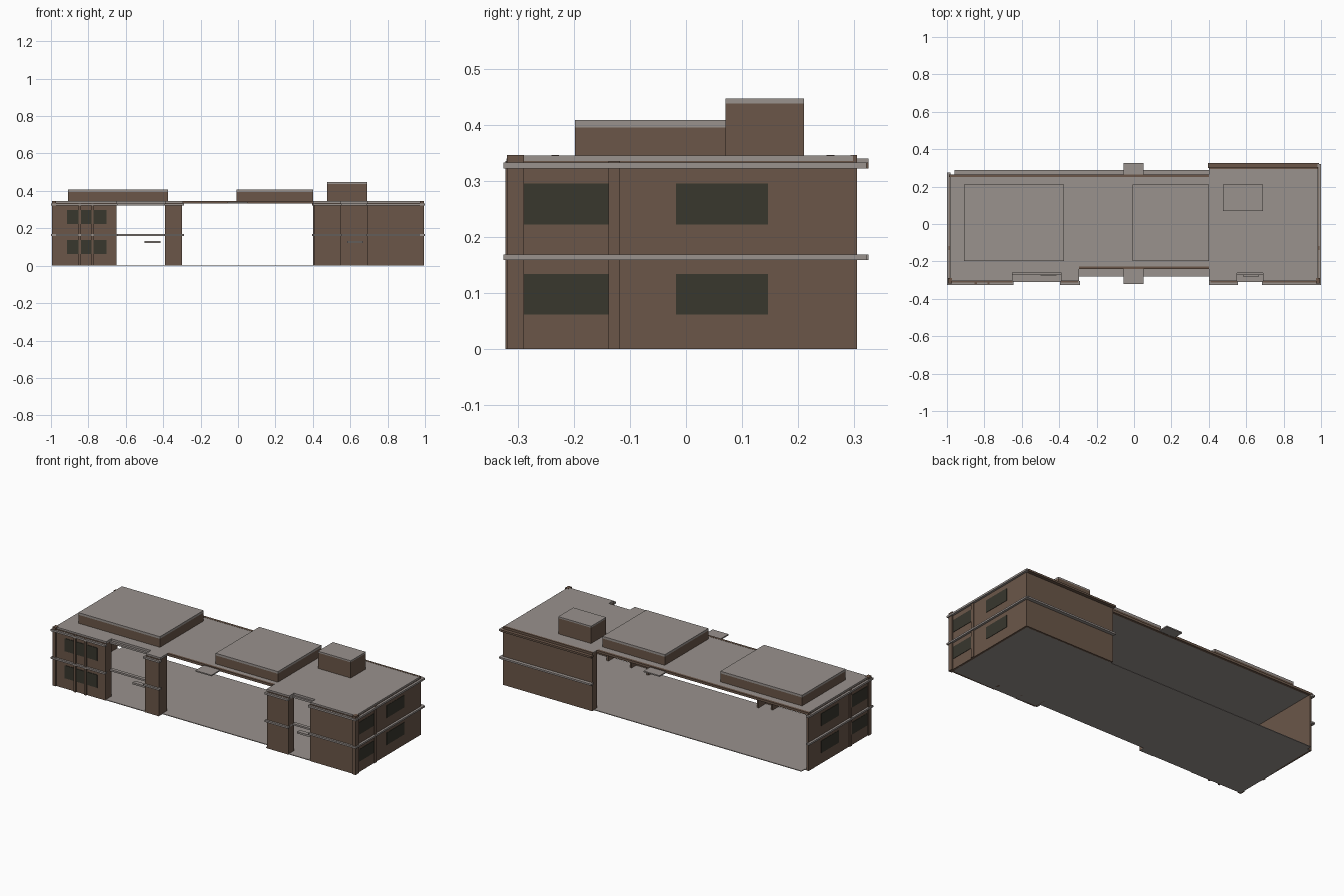
import bpy, bmesh

def mat(name, c):
    m = bpy.data.materials.new(name)
    m.diffuse_color = (*c, 1)
    return m

BROWN = mat("brown wall", (0.145, 0.094, 0.066))
GRAY = mat("warm gray", (0.32, 0.287, 0.268))
DARK = mat("dark window", (0.04, 0.038, 0.027))

def prism(name, pts, z0, z1, m):
    """Extrude a plan outline (counter-clockwise) from z0 to z1."""
    bm = bmesh.new()
    f = bm.faces.new([bm.verts.new((x, y, z0)) for x, y in pts])
    r = bmesh.ops.extrude_face_region(bm, geom=[f])
    for v in r["geom"]:
        if isinstance(v, bmesh.types.BMVert):
            v.co.z = z1
    bmesh.ops.recalc_face_normals(bm, faces=bm.faces)
    me = bpy.data.meshes.new(name)
    bm.to_mesh(me)
    bm.free()
    me.materials.append(m)
    ob = bpy.data.objects.new(name, me)
    bpy.context.collection.objects.link(ob)
    return ob

def box(name, x0, x1, y0, y1, z0, z1, m):
    return prism(name, [(x0, y0), (x1, y0), (x1, y1), (x0, y1)], z0, z1, m)

TOP = 0.345

# ground floor slab, open above to the front and back
prism("floor_slab", [(-0.985, -0.31), (-0.3, -0.31), (-0.3, -0.28), (0.4, -0.28),
                     (0.4, -0.31), (0.985, -0.31), (0.985, 0.295), (0.4, 0.295),
                     (0.4, 0.29), (-0.96, 0.29), (-0.96, 0.26), (-0.985, 0.26)],
      0.0, 0.004, GRAY)

# flat roof with front notches over the entrances
prism("roof_slab", [(-0.985, -0.305), (-0.65, -0.305), (-0.65, -0.258), (-0.39, -0.258),
                    (-0.39, -0.305), (-0.295, -0.305), (-0.295, -0.226), (0.4, -0.226),
                    (0.4, -0.305), (0.55, -0.305), (0.55, -0.262), (0.69, -0.262),
                    (0.69, -0.305), (0.985, -0.305), (0.985, 0.298), (0.4, 0.298),
                    (0.4, 0.25), (-0.985, 0.25)], 0.333, TOP, GRAY)

# roof edge beams of the open middle part
box("front_beam", -0.295, 0.4, -0.24, -0.226, 0.332, 0.346, BROWN)
box("back_beam", -0.99, 0.4, 0.25, 0.265, 0.332, 0.346, BROWN)

# front walls with short returns where they meet openings
T = 0.012
for i, (a, b) in enumerate([(-0.985, -0.65), (-0.39, -0.3), (0.41, 0.55), (0.69, 0.985)]):
    box(f"front_wall_{i}", a, b, -0.313, -0.313 + T, 0, 0.335, BROWN)
for i, (x, y) in enumerate([(-0.662, -0.255), (-0.39, -0.255), (-0.312, -0.235),
                            (0.41, -0.235), (0.538, -0.26), (0.69, -0.26)]):
    box(f"wall_return_{i}", x, x + T, -0.305, y, 0, 0.333, BROWN)

# back wall of the right wing
box("back_wall", 0.4, 0.985, 0.293, 0.305, 0, TOP + 0.001, BROWN)
box("back_wall_return", 0.4, 0.412, 0.262, 0.295, 0, 0.34, BROWN)

# side walls with posts and windows
for s, tag, yb in ((1, "right", 0.305), (-1, "left", 0.262)):
    def side(name, xa, xb, y0, y1, z0, z1, m):
        box(f"{tag}_{name}", min(s * xa, s * xb), max(s * xa, s * xb), y0, y1, z0, z1, m)
    side("wall", 0.975, 0.987, -0.312, yb, 0, 0.335, BROWN)
    side("corner_post", 0.972, 0.994, -0.319, -0.289, 0, 0.346, BROWN)
    side("middle_post", 0.98, 0.993, -0.138, -0.118, 0, 0.335, BROWN)
    for j, (y0, y1) in enumerate([(-0.289, -0.138), (-0.018, 0.146)]):
        for k, (z0, z1) in enumerate([(0.062, 0.134), (0.222, 0.295)]):
            side(f"window_{j}{k}", 0.985, 0.989, y0, y1, z0, z1, DARK)

# front windows of the left wing, split by slim posts
for j, (a, b) in enumerate([(-0.915, -0.852), (-0.84, -0.784), (-0.772, -0.702)]):
    for k, z in enumerate((0.062, 0.222)):
        box(f"front_window_{j}{k}", a, b, -0.316, -0.31, z, z + 0.076, DARK)
for j, x in enumerate((-0.846, -0.778)):
    box(f"front_mullion_{j}", x - 0.006, x + 0.006, -0.322, -0.31, 0, 0.335, BROWN)

# ledges around both wings at two heights
for k, (z0, z1) in enumerate([(0.159, 0.169), (0.322, 0.333)]):
    F0, F1 = -0.325, -0.305
    for i, (a, b) in enumerate([(-1, -0.645), (-0.395, -0.288), (0.4, 0.555), (0.685, 1)]):
        box(f"front_ledge_{k}{i}", a, b, F0, F1, z0, z1, GRAY)
    for i, (a, b) in enumerate([(-0.65, -0.39), (0.55, 0.69)]):
        box(f"notch_ledge_{k}{i}", a, b, -0.272, -0.252, z0, z1, GRAY)
        for x in (a - 0.012, b):
            box(f"notch_side_ledge_{k}{i}", x, x + 0.012, -0.31, -0.252, z0, z1, GRAY)
    box(f"right_ledge_{k}", 0.98, 1, F0, 0.322, z0, z1, GRAY)
    box(f"left_ledge_{k}", -1, -0.98, F0, 0.275, z0, z1, GRAY)
    box(f"back_ledge_{k}", 0.395, 0.99, 0.3, 0.325, z0, z1, BROWN if k else GRAY)

# small canopies over the entrances and at the middle of the roof edges
box("left_door_canopy", -0.5, -0.415, -0.275, -0.25, 0.122, 0.133, GRAY)
box("right_door_canopy", 0.583, 0.667, -0.28, -0.255, 0.122, 0.133, GRAY)
box("front_roof_canopy", -0.055, 0.05, -0.32, -0.235, 0.333, 0.34, GRAY)
box("back_roof_canopy", -0.055, 0.05, 0.262, 0.325, 0.333, 0.34, GRAY)

# rooftop plant rooms with gray caps
for name, a, b, c, d, z, cap in (("left", -0.908, -0.373, -0.198, 0.21, 0.408, 0.013),
                                 ("middle", -0.008, 0.4, -0.198, 0.21, 0.408, 0.013),
                                 ("right", 0.475, 0.69, 0.07, 0.21, 0.447, 0.009)):
    box(f"{name}_roof_room", a, b, c, d, 0.343, z - cap, BROWN)
    box(f"{name}_roof_room_cap", a, b, c, d, z - cap, z, GRAY)
